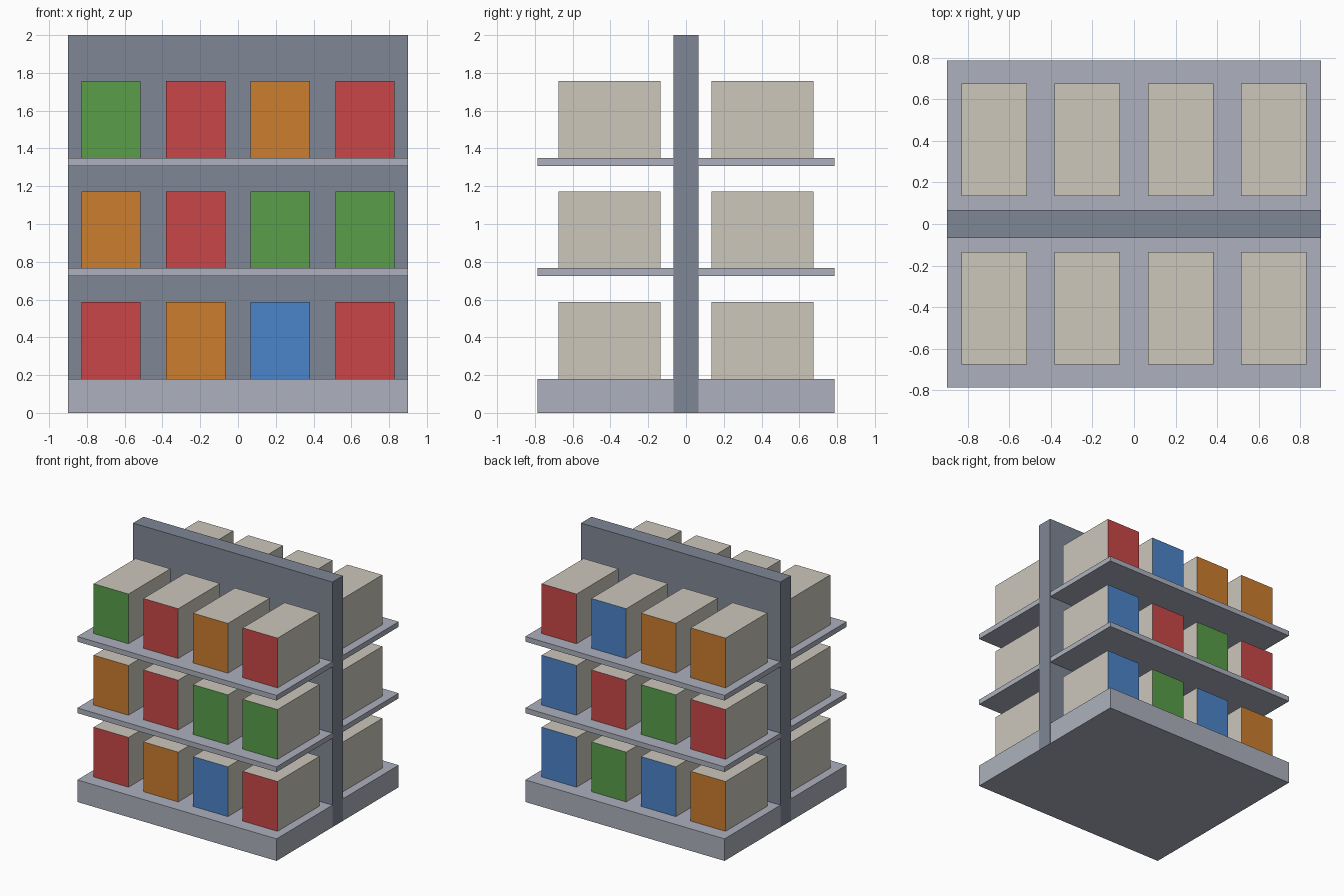
import bpy
import bmesh
from mathutils import Vector

if "Cube" in bpy.data.objects:
    bpy.data.objects.remove(bpy.data.objects["Cube"])


def make_material(name, rgb):
    """Flat material from 0-255 display values."""
    def linear(c):
        c /= 255
        return c / 12.92 if c <= 0.04045 else ((c + 0.055) / 1.055) ** 2.4
    mat = bpy.data.materials.new(name)
    mat.diffuse_color = (*(linear(c) for c in rgb), 1)
    mat.use_nodes = True
    mat.node_tree.nodes["Principled BSDF"].inputs["Base Color"].default_value = mat.diffuse_color
    return mat


WALL = make_material("slate grey", (127, 135, 149))
SHELF = make_material("light grey", (173, 177, 189))
CARD = make_material("cream card", (204, 199, 187))
LABELS = {
    "R": make_material("red", (201, 70, 71)),
    "G": make_material("green", (88, 158, 74)),
    "O": make_material("orange", (204, 125, 46)),
    "B": make_material("blue", (75, 132, 200)),
}


def add_box(name, lo, hi, mat, front_mat=None, side=-1):
    """Box between two corners; the face pointing along side*y may differ."""
    lo, hi = Vector(lo), Vector(hi)
    bm = bmesh.new()
    bmesh.ops.create_cube(bm, size=1)
    for v in bm.verts:
        v.co = (lo + hi) / 2 + v.co * (hi - lo)
    bm.normal_update()
    mesh = bpy.data.meshes.new(name)
    mesh.materials.append(mat)
    if front_mat:
        mesh.materials.append(front_mat)
        for f in bm.faces:
            f.material_index = int(f.normal.y * side > 0.5)
    bm.to_mesh(mesh)
    bm.free()
    obj = bpy.data.objects.new(name, mesh)
    bpy.context.collection.objects.link(obj)
    return obj


HALF_W, HALF_D, WALL_Y = 0.899, 0.787, 0.067
TOPS = (0.18, 0.767, 1.35)      # standing surface of each level

# Base plinth and central divider, ends a hair proud of the plinth
add_box("base", (-HALF_W, -HALF_D, 0), (HALF_W, HALF_D, TOPS[0]), SHELF)
add_box("back_panel", (-0.9, -WALL_Y, 0.001), (0.9, WALL_Y, 2), WALL)

# Package colours by level, bottom to top, each listed from -x to +x
COLOURS = {
    -1: ("ROBR", "ORGG", "GROR"),
    1: ("OBGB", "RGRB", "OOBR"),
}

for side, rows in COLOURS.items():
    label = "front" if side < 0 else "rear"
    for level, (top, row) in enumerate(zip(TOPS, rows)):
        # Shelf boards on the upper levels
        if level:
            y0, y1 = sorted((side * WALL_Y, side * HALF_D))
            add_box(f"{label}_shelf_{level}", (-HALF_W, y0, top - 0.042),
                    (HALF_W, y1, top), SHELF)
        # Packages with a coloured outward face
        y0, y1 = sorted((side * 0.135, side * 0.675))
        for i, key in enumerate(row):
            x = -0.6725 + i * 0.4483
            add_box(f"{label}_package_{level}_{i}", (x - 0.157, y0, top),
                    (x + 0.157, y1, top + 0.406), CARD, LABELS[key], side)
